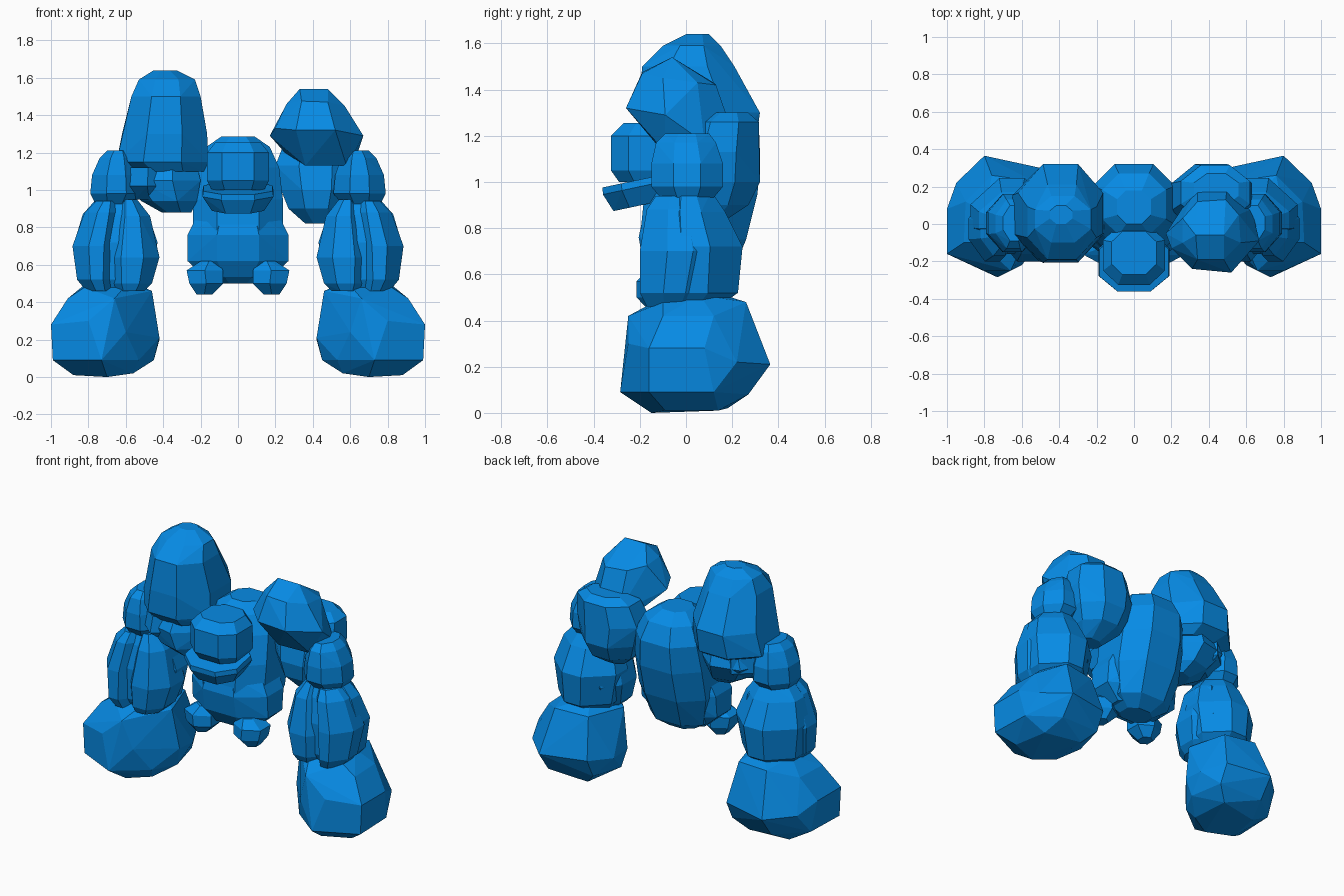
import bpy, bmesh, math
from mathutils import Vector, Euler

blue = bpy.data.materials.new("stone blue")
blue.diffuse_color = (0.002, 0.26, 0.79, 1)


def finish(name, points):
    """Faceted boulder: convex hull of the given points."""
    bm = bmesh.new()
    for p in points:
        bm.verts.new(p)
    bmesh.ops.convex_hull(bm, input=bm.verts)
    loose = [v for v in bm.verts if not v.link_faces]
    bmesh.ops.delete(bm, geom=loose, context='VERTS')
    bmesh.ops.dissolve_limit(bm, angle_limit=math.radians(4), verts=bm.verts, edges=bm.edges)
    bmesh.ops.recalc_face_normals(bm, faces=bm.faces)
    me = bpy.data.meshes.new(name)
    bm.to_mesh(me)
    bm.free()
    me.materials.append(blue)
    ob = bpy.data.objects.new(name, me)
    bpy.context.collection.objects.link(ob)
    return ob


def rock(name, rings, n=8, square=1.0, side=1, tilt=(0, 0, 0)):
    """Rings are (z, x_min, x_max, y_min, y_max); square < 1 is boxier, > 1 more pointed;
    side=-1 mirrors in x; tilt in degrees."""
    k = 1 / math.cos(math.pi / n)
    soft = lambda v: math.copysign(abs(k * v) ** square, v)
    pts = []
    for z, x0, x1, y0, y1 in rings:
        for i in range(n):
            a = 2 * math.pi * (i + 0.5) / n
            pts.append(Vector((side * ((x0 + x1) / 2 + (x1 - x0) / 2 * soft(math.cos(a))),
                               (y0 + y1) / 2 + (y1 - y0) / 2 * soft(math.sin(a)), z)))
    if any(tilt):
        c = sum(pts, Vector()) / len(pts)
        m = Euler([math.radians(t) for t in tilt]).to_matrix()
        pts = [c + m @ (p - c) for p in pts]
    return finish(name, pts)


# Torso with a wide belly belt
rock("torso", [(0.50, -0.10, 0.10, -0.06, 0.10), (0.56, -0.19, 0.19, -0.14, 0.18),
               (0.75, -0.24, 0.24, -0.20, 0.26), (0.95, -0.24, 0.24, -0.18, 0.31),
               (1.12, -0.22, 0.22, -0.12, 0.32), (1.23, -0.17, 0.17, -0.06, 0.27),
               (1.285, -0.09, 0.09, 0.0, 0.18)], square=0.85)
rock("belly", [(0.53, -0.17, 0.17, -0.12, 0.12), (0.62, -0.27, 0.27, -0.18, 0.17),
               (0.76, -0.27, 0.27, -0.205, 0.20), (0.88, -0.21, 0.21, -0.18, 0.20)])

# Head and jutting jaw
rock("head", [(1.0, -0.14, 0.14, -0.29, -0.02), (1.05, -0.165, 0.165, -0.325, -0.01),
              (1.20, -0.165, 0.165, -0.325, -0.01), (1.255, -0.12, 0.12, -0.27, -0.04)],
     square=0.75)
rock("jaw", [(0.90, -0.14, 0.14, -0.33, -0.06), (0.98, -0.19, 0.19, -0.36, -0.04),
             (1.01, -0.185, 0.185, -0.355, -0.04)], square=0.85, tilt=(12, 0, 0))

for side, label in ((-1, "left"), (1, "right")):
    # Stubby foot
    rock(label + "_foot", [(0.44, 0.14, 0.22, -0.15, -0.06), (0.50, 0.08, 0.26, -0.20, -0.02),
                           (0.57, 0.08, 0.275, -0.20, -0.02), (0.62, 0.11, 0.20, -0.16, -0.05)],
         n=6, side=side)

    # Fist: irregular boulder described by its corners
    corners = [(0.56, -0.08, 0.02), (0.70, -0.15, 0.0), (0.88, -0.09, 0.01), (0.84, 0.14, 0.01),
               (0.58, 0.18, 0.02),
               (0.53, -0.13, 0.09), (0.73, -0.285, 0.09), (0.99, -0.16, 0.09), (0.98, 0.12, 0.09),
               (0.80, 0.27, 0.08), (0.50, 0.24, 0.10), (0.45, 0.02, 0.09),
               (0.42, 0.0, 0.21), (0.60, -0.22, 0.24), (0.80, -0.25, 0.30), (1.0, -0.16, 0.28),
               (1.0, 0.08, 0.28), (0.95, 0.22, 0.22), (0.80, 0.365, 0.21), (0.50, 0.30, 0.22),
               (0.42, 0.14, 0.20), (0.46, -0.02, 0.46), (0.66, -0.25, 0.42), (0.91, -0.10, 0.42),
               (0.90, 0.12, 0.42), (0.76, 0.26, 0.48), (0.54, 0.23, 0.47),
               (0.62, 0.10, 0.53), (0.80, 0.06, 0.51), (0.60, -0.12, 0.49), (0.82, -0.1, 0.48)]
    finish(label + "_fist", [(side * x, y, z) for x, y, z in corners])

    # Forearm boulder with two slabs and a groove on its front
    rock(label + "_forearm", [(0.46, 0.52, 0.80, -0.12, 0.14), (0.52, 0.47, 0.85, -0.15, 0.225),
                              (0.72, 0.43, 0.875, -0.16, 0.245),
                              (0.87, 0.48, 0.83, -0.13, 0.17), (0.96, 0.55, 0.75, -0.09, 0.11)],
         square=1.35, side=side)
    rock(label + "_forearm_inner_slab", [(0.46, 0.50, 0.66, -0.17, 0.05), (0.50, 0.46, 0.69, -0.19, 0.1),
                                         (0.64, 0.42, 0.71, -0.20, 0.16), (0.86, 0.47, 0.66, -0.16, 0.12),
                                         (0.95, 0.54, 0.63, -0.11, 0.05)], side=side)
    rock(label + "_forearm_outer_slab", [(0.46, 0.66, 0.81, -0.17, 0.05), (0.52, 0.65, 0.86, -0.20, 0.1),
                                         (0.70, 0.63, 0.885, -0.20, 0.15), (0.88, 0.62, 0.82, -0.17, 0.10),
                                         (0.94, 0.64, 0.76, -0.13, 0.05)], square=1.3, side=side)

    # Elbow block
    rock(label + "_elbow", [(0.92, 0.56, 0.76, -0.10, 0.11), (0.98, 0.51, 0.79, -0.15, 0.16),
                            (1.08, 0.52, 0.78, -0.15, 0.16), (1.17, 0.55, 0.74, -0.13, 0.13),
                            (1.21, 0.58, 0.70, -0.09, 0.10)], side=side, square=1.1)

# Left shoulder: tall tapering boulder leaning back, over flat armpit stones
rock("left_shoulder", [(1.10, -0.57, -0.18, -0.16, 0.22), (1.15, -0.65, -0.16, -0.20, 0.30),
                       (1.30, -0.62, -0.165, -0.205, 0.32), (1.50, -0.57, -0.20, -0.19, 0.21),
                       (1.59, -0.53, -0.23, -0.10, 0.15), (1.64, -0.45, -0.33, 0.0, 0.10)])
rock("left_armpit_stone", [(0.88, -0.40, -0.25, -0.10, 0.10), (0.94, -0.50, -0.22, -0.16, 0.18),
                           (1.05, -0.60, -0.20, -0.18, 0.24), (1.13, -0.56, -0.22, -0.14, 0.22)], n=7)
rock("left_armpit_wedge", [(0.95, -0.55, -0.40, -0.10, 0.10), (1.02, -0.61, -0.36, -0.18, 0.20),
                           (1.12, -0.60, -0.36, -0.16, 0.20)], n=6)

# Right shoulder: back boulder with a tilted block perched in front
rock("right_shoulder", [(0.82, 0.36, 0.51, 0.04, 0.15), (0.90, 0.27, 0.57, -0.03, 0.27),
                        (1.00, 0.23, 0.61, -0.05, 0.32), (1.13, 0.20, 0.63, -0.03, 0.32),
                        (1.26, 0.25, 0.62, 0.02, 0.315), (1.30, 0.32, 0.56, 0.10, 0.27)])
finish("right_shoulder_cap", [
    (0.17, -0.05, 1.29), (0.20, -0.13, 1.33), (0.31, -0.24, 1.32), (0.52, -0.26, 1.32),
    (0.67, -0.09, 1.29), (0.26, -0.10, 1.46), (0.34, -0.19, 1.475), (0.48, -0.19, 1.47),
    (0.57, -0.10, 1.45), (0.33, -0.06, 1.54), (0.48, -0.06, 1.54), (0.36, -0.10, 1.13),
    (0.58, -0.09, 1.13), (0.63, 0.08, 1.17), (0.25, 0.07, 1.20), (0.26, 0.03, 1.45),
    (0.56, 0.05, 1.43), (0.34, 0.12, 1.43), (0.49, 0.13, 1.42),
    (0.34, 0.21, 1.19), (0.50, 0.21, 1.19)])
